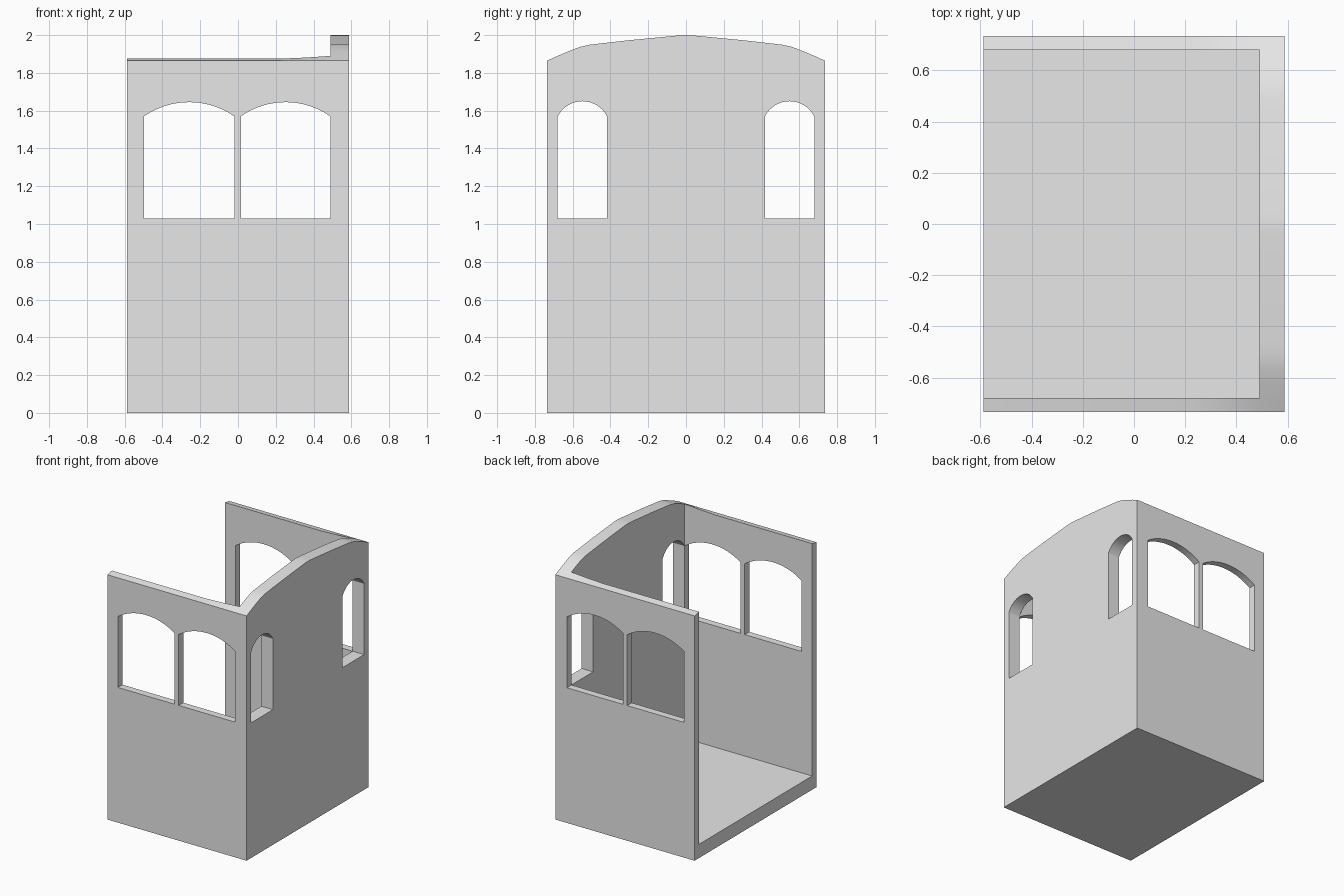
import bpy, bmesh, math

cube = bpy.data.objects.get("Cube")
if cube:
    bpy.data.objects.remove(cube, do_unlink=True)

X0, X1, HALF = -0.587, 0.587, 0.735     # outer extent
INNER_X, INNER_Y, FLOOR = 0.49, 0.68, 0.105
EAVE = 1.865

grey = bpy.data.materials.new("light grey")
grey.use_nodes = True
grey.diffuse_color = (0.8, 0.8, 0.8, 1)
grey.node_tree.nodes["Principled BSDF"].inputs["Base Color"].default_value = (0.8, 0.8, 0.8, 1)


def loft(name, sections):
    """Closed solid through matching rings of points."""
    bm = bmesh.new()
    rings = [[bm.verts.new(p) for p in s] for s in sections]
    n = len(rings[0])
    for a, b in zip(rings, rings[1:]):
        for i in range(n):
            j = (i + 1) % n
            bm.faces.new((a[i], a[j], b[j], b[i]))
    bm.faces.new(rings[0])
    bm.faces.new(rings[-1])
    bmesh.ops.recalc_face_normals(bm, faces=bm.faces)
    mesh = bpy.data.meshes.new(name)
    bm.to_mesh(mesh)
    bm.free()
    mesh.materials.append(grey)
    obj = bpy.data.objects.new(name, mesh)
    bpy.context.collection.objects.link(obj)
    return obj


def arched_window(lo, hi, sill, spring, apex, steps=16):
    """Window outline with a circular segment on top."""
    half, rise, mid = (hi - lo) / 2, apex - spring, (lo + hi) / 2
    r = (half * half + rise * rise) / (2 * rise)
    sweep = math.asin(half / r)
    pts = [(lo, sill), (hi, sill)]
    for i in range(steps + 1):
        a = sweep * (1 - 2 * i / steps)
        pts.append((mid + r * math.sin(a), apex - r + r * math.cos(a)))
    return pts


# Body: arched roofline at the end wall, easing down to nearly level side walls
right_half = [(0, 2.0), (0.04, 1.998), (0.3, 1.973), (0.46, 1.955), (0.51, 1.949),
              (0.56, 1.938), (0.62, 1.915), (0.68, 1.89), (HALF, EAVE)]
crest = [(-y, z) for y, z in reversed(right_half[1:])] + right_half
stations = [(X0, 0.4), (0.22, 0.4), (0.36, 0.65), (INNER_X, 1), (X1, 1)]
body = loft("cab_body", [
    [(x, -HALF, 0)] + [(x, y, EAVE + k * (z - EAVE)) for y, z in crest] + [(x, HALF, 0)]
    for x, k in stations])

# Hollow interior, open above and at the far end
room = [(-INNER_Y, FLOOR), (INNER_Y, FLOOR), (INNER_Y, 2.3), (-INNER_Y, 2.3)]
cutters = [loft("interior_cutter", [[(x, y, z) for y, z in room] for x in (-0.8, INNER_X)])]

# Paired windows through both side walls
for lo, hi in ((-0.498, -0.019), (0.015, 0.489)):
    outline = arched_window(lo, hi, 1.03, 1.57, 1.645)
    cutters.append(loft("side_window_cutter", [[(x, y, z) for x, z in outline] for y in (-0.9, 0.9)]))

# Narrow windows near both corners of the end wall
for side in (-1, 1):
    outline = arched_window(0.418, 0.679, 1.03, 1.57, 1.65)
    cutters.append(loft("end_window_cutter",
                        [[(x, side * y, z) for y, z in outline] for x in (0.4, 0.8)]))

bpy.ops.object.select_all(action="DESELECT")
bpy.context.view_layer.objects.active = body
body.select_set(True)
for cutter in cutters:
    cutter.hide_render = True
    cut = body.modifiers.new("cut", "BOOLEAN")
    cut.operation, cut.solver, cut.object = "DIFFERENCE", "EXACT", cutter
    bpy.ops.object.modifier_apply(modifier=cut.name)
    bpy.data.objects.remove(cutter, do_unlink=True)

bpy.ops.object.shade_smooth_by_angle(angle=math.radians(30))
